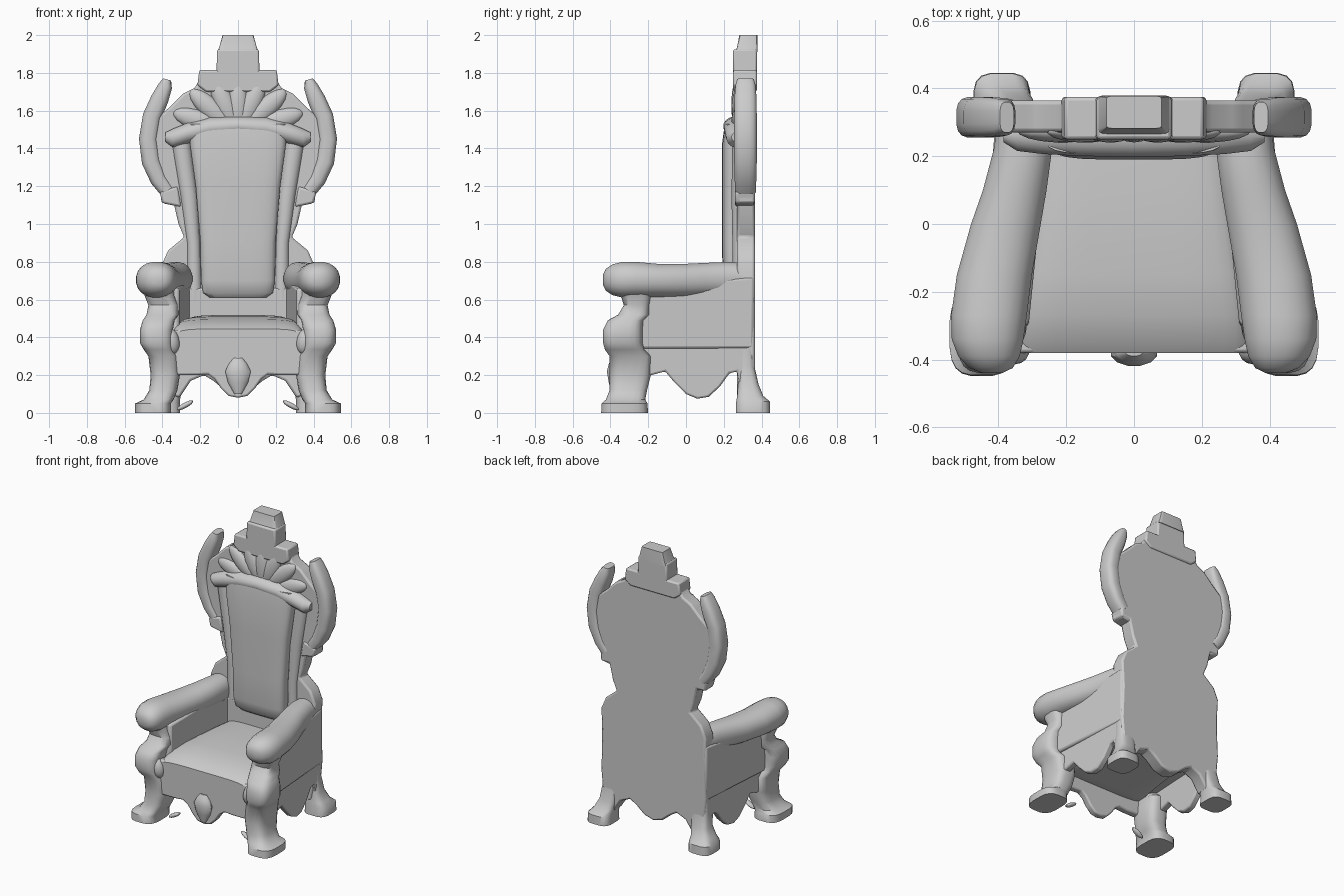
import bpy, bmesh
from math import cos, sin, pi, radians
from mathutils import Vector as V


def finish(bm, name, mirror=False, bevel=0.0):
    bmesh.ops.recalc_face_normals(bm, faces=bm.faces)
    me = bpy.data.meshes.new(name)
    bm.to_mesh(me)
    bm.free()
    ob = bpy.data.objects.new(name, me)
    bpy.context.collection.objects.link(ob)
    if bevel:
        b = ob.modifiers.new("bevel", 'BEVEL')
        b.width, b.segments, b.limit_method = bevel, 2, 'ANGLE'
        b.angle_limit = radians(35)
    if mirror:
        ob.modifiers.new("mirror", 'MIRROR').use_clip = False
    return ob


def loft(name, secs, p=2.5, n=16, mirror=False):
    """Skin superellipse rings; each section is (centre, half vector u, half vector v)."""
    bm = bmesh.new()
    rings = []
    for c, u, v in secs:
        ring = []
        for i in range(n):
            t = 2 * pi * (i + .5) / n
            a, b = cos(t), sin(t)
            a = abs(a) ** (2 / p) * (1 if a > 0 else -1)
            b = abs(b) ** (2 / p) * (1 if b > 0 else -1)
            ring.append(bm.verts.new(V(c) + V(u) * a + V(v) * b))
        rings.append(ring)
    for r, s in zip(rings, rings[1:]):
        for i in range(n):
            j = (i + 1) % n
            bm.faces.new((r[i], r[j], s[j], s[i]))
    bm.faces.new(rings[0])
    bm.faces.new(rings[-1])
    return finish(bm, name, mirror)


def loft_up(name, secs, **kw):      # sections x, y, z, half x, half y
    return loft(name, [((x, y, z), (a, 0, 0), (0, b, 0)) for x, y, z, a, b in secs], **kw)


def loft_back(name, secs, **kw):    # sections x, y, z, half x, half z
    return loft(name, [((x, y, z), (a, 0, 0), (0, 0, b)) for x, y, z, a, b in secs], **kw)


def slab(name, near, far, mirror=False, bevel=0.0):
    """Solid between two matching outlines."""
    bm = bmesh.new()
    a = [bm.verts.new(q) for q in near]
    b = [bm.verts.new(q) for q in far]
    bm.faces.new(a)
    bm.faces.new(b)
    for i in range(len(a)):
        j = (i + 1) % len(a)
        bm.faces.new((a[i], a[j], b[j], b[i]))
    return finish(bm, name, mirror, bevel)


def plate(name, half, y0, y1, bevel=.01):
    """Symmetric front-facing plate from its right half outline."""
    full = half + [(-x, z) for x, z in reversed(half) if x > 0]
    return slab(name, [(x, y0, z) for x, z in full], [(x, y1, z) for x, z in full], bevel=bevel)


def side(name, pts, outer, inner, bevel=.01):
    """Mirrored side wall from a (y, z) outline; outer and inner give x along y."""
    return slab(name, [(outer(y), y, z) for y, z in pts],
                [(inner(y), y, z) for y, z in pts], True, bevel)


def blob(name, loc, size, tilt=0.0, mirror=False):
    bm = bmesh.new()
    bmesh.ops.create_uvsphere(bm, u_segments=14, v_segments=9, radius=1)
    for v in bm.verts:
        x, y, z = v.co.x * size[0], v.co.y * size[1], v.co.z * size[2]
        v.co = (loc[0] + x * cos(tilt) + z * sin(tilt), loc[1] + y,
                loc[2] - x * sin(tilt) + z * cos(tilt))
    return finish(bm, name, mirror)


# Back board, running down into the rear apron
plate("back_board", [
    (0, .1), (.07, .12), (.13, .17), (.18, .2), (.25, .17), (.31, .08), (.38, .1), (.39, .2),
    (.405, .36), (.395, .6), (.405, .78), (.37, .86), (.285, .93), (.315, 1.0), (.34, 1.11),
    (.405, 1.11), (.41, 1.17), (.45, 1.3), (.46, 1.45), (.43, 1.56), (.36, 1.62), (.32, 1.66),
    (.29, 1.69), (.23, 1.72), (.2, 1.77), (0, 1.78)], .27, .365, .012)

# Stepped crown
plate("crown_base", [(0, 1.70), (.17, 1.70), (.215, 1.735), (.205, 1.815), (0, 1.815)], .25, .375)
plate("crown_block", [(0, 1.78), (.115, 1.78), (.11, 1.925), (0, 1.925)], .25, .375)
loft_up("crown_top", [(0, .32, 1.91, .11, .06), (0, .325, 1.935, .1, .055),
                      (0, .33, 2.0, .082, .048)], p=12)

# Curved wings on the back
path = [(.375, 1.765, .022), (.385, 1.73, .038), (.415, 1.66, .048), (.455, 1.57, .05),
        (.475, 1.45, .05), (.46, 1.33, .05), (.42, 1.235, .045), (.375, 1.175, .04)]
secs = []
for i, (x, z, r) in enumerate(path):
    p0, p1 = path[max(i - 1, 0)], path[min(i + 1, len(path) - 1)]
    d = V((p1[0] - p0[0], 0, p1[1] - p0[1])).normalized()
    secs.append(((x, .315, z), (-d.z * r, 0, d.x * r), (0, .033 + r * .55, 0)))
loft("back_wing", secs, p=3, mirror=True)
slab("wing_bracket", [(.30, .26, 1.09), (.40, .26, 1.11), (.415, .26, 1.17), (.32, .26, 1.2)],
     [(.30, .36, 1.09), (.40, .36, 1.11), (.415, .36, 1.17), (.32, .36, 1.2)], True, .012)

# Fluted shell fanning out under the crown
for k in range(-3, 4):
    t = radians(k * 24)
    r = .15 + abs(k) * .022
    blob("shell_flute", (r * sin(t), .275, 1.48 + r * cos(t)),
         (.055, .035, .145), t)

# Scrolled top roll over the back cushion
roll = [(-.385, 1.46, .025), (-.345, 1.455, .05), (-.27, 1.48, .055), (-.15, 1.51, .055),
        (0, 1.52, .05)]
roll += [(-x, z, r) for x, z, r in reversed(roll[:-1])]
loft("top_roll", [((x, .265, z), (0, r * (1.35 - abs(x)), 0), (0, 0, r))
                  for x, z, r in roll], p=2)

# Back cushion and its broad stiles
loft_up("back_cushion", [(0, .26, .61, .15, .03), (0, .26, .635, .185, .055), (0, .26, .7, .197, .066),
                         (0, .26, .9, .2, .07), (0, .26, 1.2, .225, .07), (0, .26, 1.42, .255, .07),
                         (0, .26, 1.53, .26, .055)], p=4, n=24)
loft_up("back_stile", [(.23, .28, .55, .04, .03), (.235, .28, .9, .035, .035),
                       (.26, .28, 1.15, .045, .04), (.305, .28, 1.45, .05, .035)],
        p=2, mirror=True)
plate("back_rail", [(0, .4), (.27, .4), (.27, .66), (0, .66)], .25, .3)

# Seat
loft_back("seat", [(0, .3, .40, .27, .11), (0, .1, .405, .29, .113), (0, -.15, .40, .325, .11),
                   (0, -.27, .39, .34, .105), (0, -.35, .375, .345, .09),
                   (0, -.38, .37, .34, .075)], p=5, n=28)

# Front apron with pendant
plate("front_apron", [(0, .08), (.05, .09), (.09, .13), (.125, .18), (.16, .205), (.22, .2),
                      (.34, .2), (.35, .44), (0, .44)], -.38, -.33)
loft_up("apron_pendant", [(0, -.38, .1, .02, .015), (0, -.38, .16, .055, .03),
                          (0, -.38, .22, .07, .04), (0, -.38, .26, .05, .03),
                          (0, -.38, .29, .025, .01)], p=2, n=12)

# Side walls: scalloped apron below, thick arm panel above
side("side_apron", [(-.34, .2), (-.22, .19), (-.11, .22), (-.06, .16), (0, .1), (.06, .075),
                    (.12, .085), (.18, .14), (.23, .21), (.27, .22), (.29, .1), (.355, .12),
                    (.355, .37), (-.34, .37)],
     lambda y: .40 + (.36 - y) * .05, lambda y: .35 + (.36 - y) * .05)
side("arm_panel", [(-.32, .34), (.36, .34), (.36, .72), (.1, .7), (-.3, .66), (-.3, .5)],
     lambda y: .405 + (.36 - y) * .075, lambda y: .245 + (.36 - y) * .1, .015)

# Padded armrests
loft_back("armrest", [(.325, .32, .71, .075, .085), (.328, .22, .71, .087, .09),
                      (.352, .1, .705, .095, .09), (.378, 0, .7, .104, .09),
                      (.412, -.15, .7, .112, .09), (.428, -.27, .705, .113, .096),
                      (.432, -.34, .705, .107, .095), (.428, -.39, .705, .092, .082),
                      (.422, -.425, .705, .065, .058), (.418, -.44, .705, .03, .028)],
          p=2.2, n=20, mirror=True)

# Front legs rising into scrolled arm posts
loft_up("front_leg", [(.45, -.325, 0, .095, .125), (.45, -.325, .05, .095, .122),
                      (.42, -.32, .07, .08, .105), (.395, -.305, .12, .075, .1),
                      (.385, -.295, .2, .078, .11), (.395, -.295, .3, .08, .11),
                      (.42, -.325, .335, .08, .105), (.432, -.335, .37, .088, .105),
                      (.432, -.335, .44, .088, .105), (.42, -.32, .49, .085, .095),
                      (.4, -.275, .52, .085, .085), (.395, -.26, .57, .08, .07),
                      (.415, -.265, .62, .08, .08), (.425, -.28, .68, .08, .085)],
        p=3.2, n=20, mirror=True)
blob("post_scroll", (.355, -.375, .38), (.045, .04, .07), .2, True)

# Rear legs
loft_up("rear_leg", [(.39, .355, 0, .085, .092), (.39, .355, .06, .083, .09),
                     (.375, .34, .09, .072, .07), (.355, .33, .15, .062, .055),
                     (.345, .32, .25, .06, .042), (.35, .32, .34, .055, .04)],
        p=3.5, mirror=True)

# Small loose scroll leaves inside the front feet
blob("foot_leaf", (.28, -.3, .04), (.05, .02, .014), .5, True)

# Smooth shading with sharp edges kept
for ob in bpy.data.objects:
    ob.select_set(True)
    bpy.context.view_layer.objects.active = ob
bpy.ops.object.shade_smooth_by_angle(angle=radians(40))
